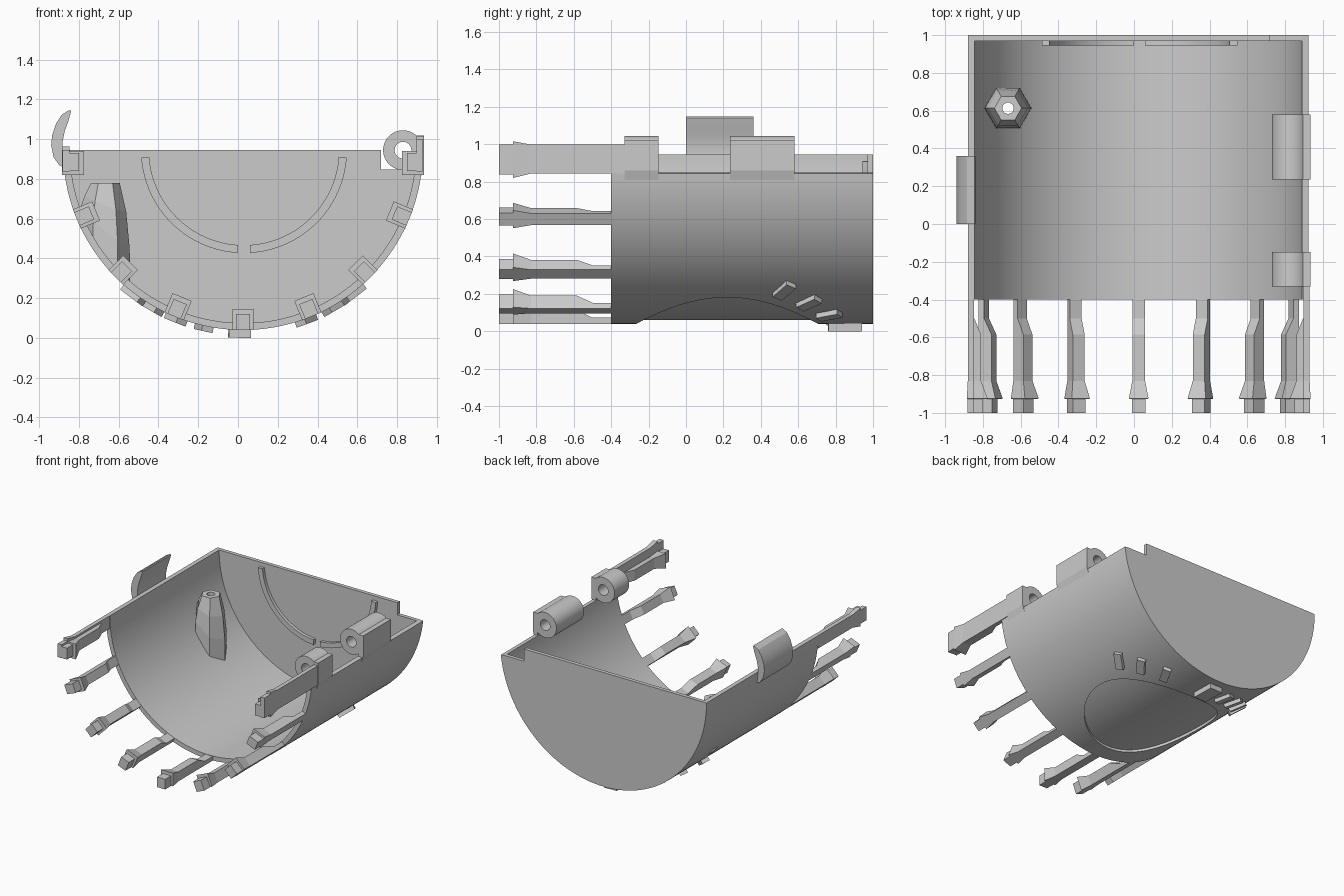
import bpy, bmesh, math
from mathutils import Matrix, Vector

if "Cube" in bpy.data.objects:
    bpy.data.objects.remove(bpy.data.objects["Cube"])

CX, CZ, R, RI = 0.025, 0.945, 0.905, 0.87   # shell axis and radii


def finish(bm, name, smooth=True):
    bmesh.ops.recalc_face_normals(bm, faces=bm.faces[:])
    me = bpy.data.meshes.new(name)
    bm.to_mesh(me)
    bm.free()
    ob = bpy.data.objects.new(name, me)
    bpy.context.collection.objects.link(ob)
    if smooth:
        shade(ob)
    return ob


def activate(ob):
    bpy.ops.object.select_all(action='DESELECT')
    ob.select_set(True)
    bpy.context.view_layer.objects.active = ob


def shade(ob):
    activate(ob)
    bpy.ops.object.shade_smooth_by_angle(angle=math.radians(25))


def loft(name, rings, closed=False, smooth=True):
    """Skin a list of equal-length point rings; cap the ends unless closed."""
    bm = bmesh.new()
    vs = [[bm.verts.new(p) for p in r] for r in rings]
    n = len(vs[0])
    pairs = list(zip(vs, vs[1:])) + ([(vs[-1], vs[0])] if closed else [])
    for a, b in pairs:
        for i in range(n):
            j = (i + 1) % n
            bm.faces.new((a[i], a[j], b[j], b[i]))
    if not closed:
        bm.faces.new(vs[0])
        bm.faces.new(vs[-1])
    return finish(bm, name, smooth)


def prism(name, pts, y0, y1, smooth=True):
    return loft(name, [[(x, y, z) for x, z in pts] for y in (y0, y1)], smooth=smooth)


def arc(name, c, r0, r1, a0, a1, y0, y1, n):
    """Curved bar around a y-parallel axis; a full turn makes a tube."""
    full = abs(a1 - a0) >= 360
    rings = []
    for i in range(n if full else n + 1):
        a = math.radians(a0 + (a1 - a0) * i / n)
        rings.append([(c[0] + r * math.cos(a), y, c[1] + r * math.sin(a))
                      for r, y in ((r0, y0), (r1, y0), (r1, y1), (r0, y1))])
    return loft(name, rings, closed=full)


def cylinder(name, loc, r, depth, n=64, along_y=False):
    bm = bmesh.new()
    m = Matrix.Translation(loc)
    if along_y:
        m = m @ Matrix.Rotation(math.pi / 2, 4, 'X')
    bmesh.ops.create_cone(bm, cap_ends=True, segments=n, radius1=r, radius2=r,
                          depth=depth, matrix=m)
    return finish(bm, name, False)


def cut(ob, cutter):
    m = ob.modifiers.new("cut", 'BOOLEAN')
    m.operation, m.solver, m.object = 'DIFFERENCE', 'EXACT', cutter
    activate(ob)
    bpy.ops.object.modifier_apply(modifier=m.name)


def box_loft(name, sections, mat=Matrix()):
    """Sections are (y, x0, x1, z0, z1) rectangles along y."""
    rings = [[mat @ Vector(p) for p in ((x0, y, z0), (x1, y, z0), (x1, y, z1), (x0, y, z1))]
             for y, x0, x1, z0, z1 in sections]
    return loft(name, rings, smooth=False)


# Half-round shell, right rim lower than the left
shell = arc("shell", (CX, CZ), RI, R, 180, 353.6, -0.4, 1.0, 96)

# Flat back wall with a notch at the hinge side
wall = [(CX + RI * math.cos(math.radians(180 + 173.6 * i / 96)),
         CZ + RI * math.sin(math.radians(180 + 173.6 * i / 96))) for i in range(97)]
wall += [(0.72, wall[-1][1]), (0.72, CZ)]
prism("back_wall", wall, 0.97, 1.0)

# Shallow round recess underneath
recess = cylinder("recess_cutter", (CX, 0.22, 0.1), 0.485, 0.5, 96)
core = cylinder("recess_core", (CX, 0.2, CZ), 0.886, 3, 192, True)
cut(recess, core)
cut(shell, recess)

# Curved ribs on the inside of the back wall
for side, a in (("left", 184), ("right", 273.5)):
    arc("wall_rib_" + side, (0.03, CZ), 0.478, 0.518, a, a + 82.5, 0.945, 0.975, 32)

# Tapered hexagonal post following the shell floor, with a through hole
PX, PY, TOP = -0.667, 0.613, 0.78
rings = []
for f, r in ((0, 0.072), (0.3, 0.105), (0.65, 0.122), (1, 0.125)):
    ring = []
    for k in range(6):
        a = k * math.pi / 3
        x, y = PX + r * math.cos(a), PY + r * math.sin(a)
        floor = CZ - math.sqrt(0.882 ** 2 - (x - CX) ** 2)
        ring.append((x, y, TOP + f * (floor - TOP)))
    rings.append(ring)
post = loft("screw_post", rings, smooth=False)
hole = cylinder("hole_cutter", (PX, PY, 0.5), 0.03, 1.2, 24)
cut(post, hole)
cut(shell, hole)
shade(shell)
for helper in (recess, core, hole):
    bpy.data.objects.remove(helper)

# Snap fingers around the front rim: (y, half width, inner radius)
finger = ((-0.4, 0.034, 0.872), (-0.5, 0.034, 0.872), (-0.585, 0.034, 0.83),
          (-0.83, 0.034, 0.83), (-0.925, 0.052, 0.80), (-0.926, 0.036, 0.825),
          (-1.0, 0.036, 0.825))
for k in range(-3, 4):
    mat = Matrix.Translation((CX, 0, CZ)) @ Matrix.Rotation(math.radians(-22.5 * k), 4, 'Y')
    box_loft(f"snap_finger_{k + 4}", [(y, -w, w, -R, -r) for y, w, r in finger], mat)

# Stepped fingers at the two rim ends
for side, s, top, start in (("left", -1, 0.945, -0.4), ("right", 1, 0.998, -0.33)):
    mat = Matrix.Translation((CX, 0, 0)) @ Matrix.Diagonal((s, 1, 1, 1))
    box_loft("end_finger_" + side,
             [(start, 0.872, 0.905, 0.843, top), (-0.83, 0.872, 0.905, 0.843, top),
              (-0.925, 0.872, 0.91, 0.82, top + 0.018),
              (-0.926, 0.872, 0.907, 0.838, top), (-1, 0.872, 0.907, 0.838, top)], mat)
    box_loft("end_finger_pad_" + side,
             [(-0.5, 0.87, 0.873, 0.845, 0.93), (-0.585, 0.835, 0.873, 0.845, 0.93),
              (-0.83, 0.835, 0.873, 0.845, 0.93), (-0.925, 0.80, 0.873, 0.82, 0.94),
              (-0.926, 0.825, 0.873, 0.84, 0.93), (-1, 0.825, 0.873, 0.84, 0.93)], mat)

# Hinge knuckles on the right rim with their backing plates
for i, (y0, y1) in enumerate(((-0.33, -0.148), (0.235, 0.58))):
    arc(f"hinge_knuckle_{i + 1}", (0.83, 0.945), 0.042, 0.1, 0, 360, y0, y1, 40)
    prism(f"hinge_plate_{i + 1}", [(0.895, 0.80), (0.917, 0.80), (0.935, 0.86), (0.935, 1.02),
                                   (0.875, 1.02), (0.875, 0.99), (0.895, 0.97)],
          y0, y1, False)

# Curved latch clip on the left rim
prism("latch_clip", [(-0.868, 0.855), (-0.90, 0.87), (-0.928, 0.91), (-0.94, 0.97), (-0.935, 1.02),
                     (-0.915, 1.08), (-0.885, 1.125), (-0.845, 1.148), (-0.84, 1.14),
                     (-0.852, 1.095), (-0.872, 1.04), (-0.884, 0.98), (-0.882, 0.92)],
      0.0, 0.36)

# Plain raised pads in an arc around the recess
for i, deg in enumerate((29, 44, 60, 91.5, 108, 122, 136, 150)):
    a = math.radians(deg)
    dx, y = 0.63 * math.cos(a), 0.22 + 0.63 * math.sin(a)
    n = Vector((dx / R, 0, -math.sqrt(1 - (dx / R) ** 2)))
    out = Vector((math.cos(a), math.sin(a), 0))
    out = (out - n * out.dot(n)).normalized()
    t = n.cross(out)
    base = Vector((CX, y, CZ))
    h = 0.94 if i == 3 else 0.932
    w, l = (0.055, 0.09) if i == 3 else (0.03, 0.065)
    loft(f"raised_pad_{i + 1}",
         [[base + n * d + t * (w * p) + out * (l * q)
           for p, q in ((-1, -1), (1, -1), (1, 1), (-1, 1))] for d in (0.89, h)], smooth=False)
    if i == 3:   # lowest pad rests on the ground
        ob = bpy.data.objects["raised_pad_4"]
        bpy.context.view_layer.update()
        ob.location.z -= min(v.co.z for v in ob.data.vertices)
